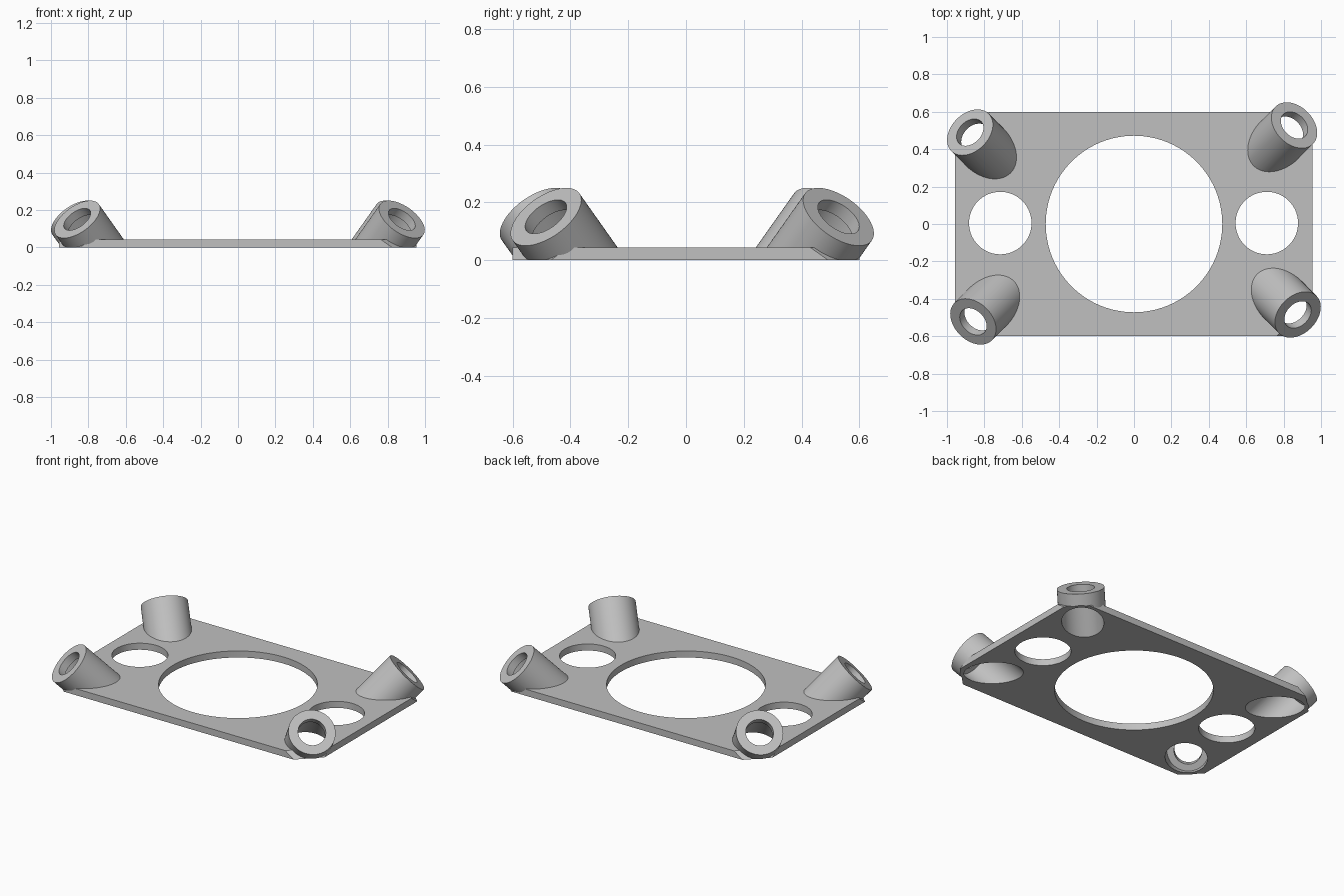
import bpy
from math import radians
from mathutils import Vector

if "Cube" in bpy.data.objects:
    bpy.data.objects.remove(bpy.data.objects["Cube"], do_unlink=True)

# Single grey material
grey = bpy.data.materials.new("plain grey")
grey.use_nodes = True
grey.diffuse_color = (0.527, 0.527, 0.527, 1)
grey.node_tree.nodes["Principled BSDF"].inputs["Base Color"].default_value = (0.527, 0.527, 0.527, 1)


def box(name, low, high):
    low, high = Vector(low), Vector(high)
    bpy.ops.mesh.primitive_cube_add(size=1, location=(low + high) / 2)
    ob = bpy.context.object
    ob.name = name
    ob.scale = high - low
    bpy.ops.object.transform_apply(location=True, rotation=True, scale=True)
    return ob


def rod(name, start, end, radius, sides=64):
    start, end = Vector(start), Vector(end)
    bpy.ops.mesh.primitive_cylinder_add(vertices=sides, radius=radius, depth=(end - start).length,
                                        location=(start + end) / 2)
    ob = bpy.context.object
    ob.name = name
    ob.rotation_euler = (end - start).to_track_quat('Z', 'Y').to_euler()
    bpy.ops.object.transform_apply(location=True, rotation=True, scale=True)
    return ob


def combine(target, tool, operation):
    tool.hide_render = True
    mod = target.modifiers.new("combine", 'BOOLEAN')
    mod.operation = operation
    mod.solver = 'EXACT'
    mod.object = tool
    bpy.ops.object.select_all(action='DESELECT')
    target.select_set(True)
    bpy.context.view_layer.objects.active = target
    bpy.ops.object.modifier_apply(modifier=mod.name)
    bpy.data.objects.remove(tool, do_unlink=True)


# Plate, extended below the ground until the final trim
plate = box("mounting_plate", (-0.957, -0.6, -0.05), (0.955, 0.6, 0.043))

# Large centre opening and two side openings
for x, y, radius in [(0, 0, 0.472), (-0.715, 0.005, 0.167), (0.71, 0.005, 0.167)]:
    combine(plate, rod("opening", (x, y, -1), (x, y, 1), radius, 96), 'DIFFERENCE')

# Rim centres of the four outward-leaning tubes
rims = [(-0.877, 0.49), (0.857, 0.528), (-0.86, -0.522), (0.876, -0.485)]
tubes = []
for x, y in rims:
    out = Vector((1 if x > 0 else -1, 1 if y > 0 else -1, 0)).normalized()
    axis = (out + Vector((0, 0, 1))).normalized()
    tubes.append((Vector((x, y, 0.15)), axis))

# Trim the plate corners, then add the tubes
for rim, axis in tubes:
    combine(plate, rod("corner_trim", rim - axis * 0.075, rim + axis * 0.3, 0.35), 'DIFFERENCE')
for rim, axis in tubes:
    combine(plate, rod("tube", rim - axis * 0.45, rim, 0.1415), 'UNION')

# Stepped bores: narrow at the rim, wide underneath
for rim, axis in tubes:
    combine(plate, rod("bore", rim - axis * 0.6, rim + axis * 0.1, 0.083), 'DIFFERENCE')
    combine(plate, rod("wide_bore", rim - axis * 0.6, rim - axis * 0.05, 0.125), 'DIFFERENCE')

# Flat underside
combine(plate, box("ground_trim", (-2, -2, -1), (2, 2, 0)), 'DIFFERENCE')

plate.data.materials.clear()
plate.data.materials.append(grey)
for face in plate.data.polygons:
    face.material_index = 0
bpy.ops.object.select_all(action='DESELECT')
plate.select_set(True)
bpy.context.view_layer.objects.active = plate
bpy.ops.object.shade_smooth_by_angle(angle=radians(30))
